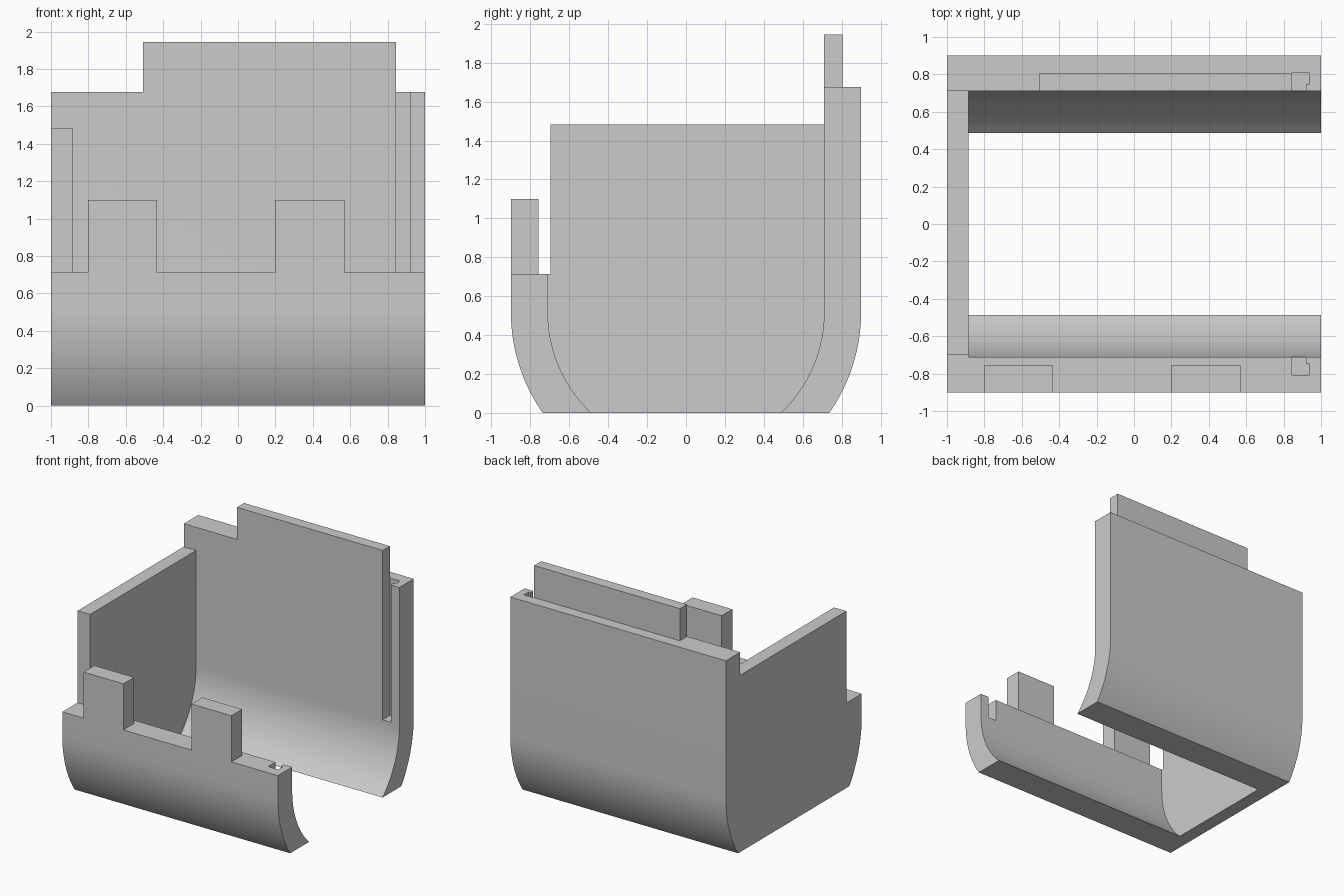
import bpy, bmesh, math
from mathutils import Vector

if "Cube" in bpy.data.objects:
    bpy.data.objects.remove(bpy.data.objects["Cube"], do_unlink=True)

OUTER, INNER, BEND_Z = 0.9, 0.71, 0.517   # shell radii and height of the bend axis
FRONT_TOP, BACK_TOP, PLATE_TOP = 0.713, 1.676, 1.483
SLOT_FLOOR = 0.525

grey = bpy.data.materials.new("plain grey")
grey.use_nodes = True
colour = (0.6, 0.6, 0.6, 1)
grey.diffuse_color = colour
grey.node_tree.nodes["Principled BSDF"].inputs["Base Color"].default_value = colour


def prism(name, base, offset):
    """Extrude a flat outline along an offset vector."""
    bm = bmesh.new()
    face = bm.faces.new([bm.verts.new(p) for p in base])
    moved = bmesh.ops.extrude_face_region(bm, geom=[face])["geom"]
    verts = [v for v in moved if isinstance(v, bmesh.types.BMVert)]
    bmesh.ops.translate(bm, verts=verts, vec=Vector(offset))
    bmesh.ops.recalc_face_normals(bm, faces=bm.faces)
    mesh = bpy.data.meshes.new(name)
    bm.to_mesh(mesh)
    bm.free()
    mesh.materials.append(grey)
    obj = bpy.data.objects.new(name, mesh)
    bpy.context.collection.objects.link(obj)
    return obj


def along_x(name, outline, x0, x1):
    return prism(name, [(x0, y, z) for y, z in outline], (x1 - x0, 0, 0))


def box(name, x0, x1, y0, y1, z0, z1):
    return along_x(name, [(y0, z0), (y1, z0), (y1, z1), (y0, z1)], x0, x1)


def bend(radius, side, steps=20):
    """Arc from the upright wall down to the ground."""
    end = math.asin(BEND_Z / radius)
    arc = [end * i / steps for i in range(steps + 1)]
    return [(side * radius * math.cos(a), BEND_Z - radius * math.sin(a)) for a in arc]


def wall(name, side, top):
    outline = [(side * OUTER, top)] + bend(OUTER, side)
    outline += bend(INNER, side)[::-1] + [(side * INNER, top)]
    return along_x(name, outline, -1, 1)


def combine(target, other, operation):
    mod = target.modifiers.new(other.name, "BOOLEAN")
    mod.operation, mod.object, mod.solver = operation, other, "EXACT"
    bpy.context.view_layer.objects.active = target
    bpy.ops.object.modifier_apply(modifier=mod.name)
    bpy.data.objects.remove(other, do_unlink=True)


# Curved walls
housing = wall("housing", 1, BACK_TOP)
front_wall = wall("front_wall", -1, FRONT_TOP)

# End plate, rooted inside both walls
mid = (OUTER + INNER) / 2
outline = [(-0.697, PLATE_TOP), (-0.697, FRONT_TOP), (-mid, FRONT_TOP)] + bend(mid, -1)
outline += bend(mid, 1)[::-1] + [(mid, PLATE_TOP)]
end_plate = along_x("end_plate", outline, -1, -0.885)

# Raised tongue on the back wall and two tabs on the front wall
tongue = box("back_tongue", -0.507, 0.845, INNER, 0.805, BACK_TOP - 0.1, 1.945)
tabs = [box("front_tab", x, x + 0.37, -OUTER, -0.757, FRONT_TOP - 0.1, 1.1)
        for x in (-0.803, 0.199)]

for part in [end_plate, front_wall, tongue] + tabs:
    combine(housing, part, "UNION")

# Hooked slots at the open end, one in each wall
for side in (1, -1):
    hook = [(0.845, 0.65), (0.92, 0.65), (0.92, 0.745), (0.938, 0.745),
            (0.938, 0.808), (0.845, 0.808)]
    cutter = prism("slot_cutter", [(x, side * y, SLOT_FLOOR) for x, y in hook], (0, 0, 2))
    combine(housing, cutter, "DIFFERENCE")

# Merge coplanar faces and smooth only the bends
bm = bmesh.new()
bm.from_mesh(housing.data)
bmesh.ops.remove_doubles(bm, verts=bm.verts, dist=0.0002)
bmesh.ops.dissolve_limit(bm, angle_limit=0.005, verts=bm.verts, edges=bm.edges)
bm.to_mesh(housing.data)
bm.free()
bpy.ops.object.select_all(action="DESELECT")
housing.select_set(True)
bpy.context.view_layer.objects.active = housing
bpy.ops.object.shade_smooth_by_angle(angle=math.radians(20))
